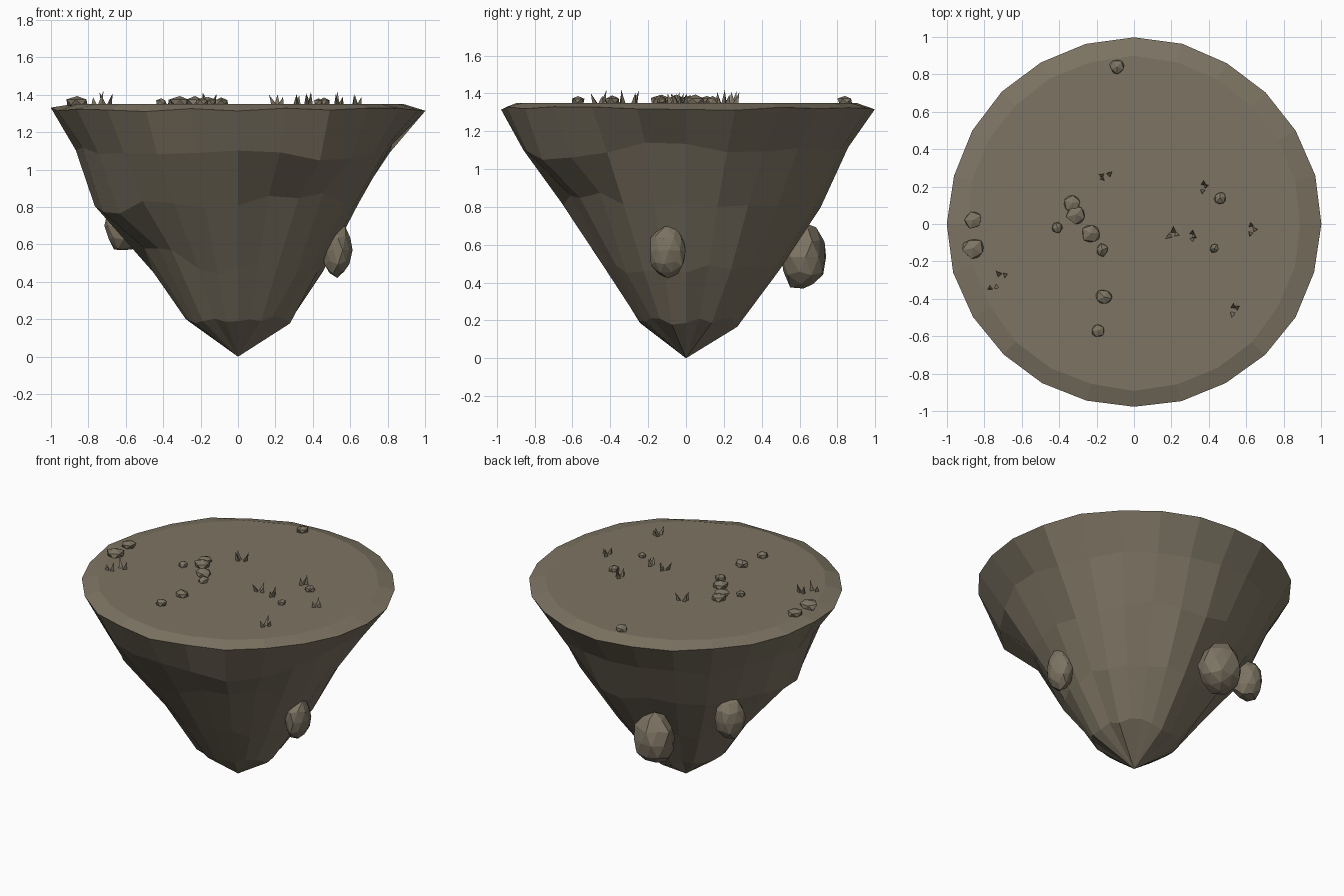
import bpy, bmesh, math, random
from mathutils import Vector

random.seed(7)
if "Cube" in bpy.data.objects:
    bpy.data.objects.remove(bpy.data.objects["Cube"], do_unlink=True)

earth = bpy.data.materials.new("earth_brown")
earth.use_nodes = True
colour = (0.205, 0.175, 0.125, 1)
earth.diffuse_color = colour
bsdf = earth.node_tree.nodes["Principled BSDF"]
bsdf.inputs["Base Color"].default_value = colour
bsdf.inputs["Roughness"].default_value = 0.9

SIDES = 24
GROUND = 1.35


def finish(bm, name):
    bmesh.ops.recalc_face_normals(bm, faces=bm.faces)
    mesh = bpy.data.meshes.new(name)
    bm.to_mesh(mesh)
    bm.free()
    mesh.materials.append(earth)
    obj = bpy.data.objects.new(name, mesh)
    bpy.context.collection.objects.link(obj)
    return obj


def blend(values, angle):
    """Radius between the values for +x, +y, -x and -y."""
    q = angle / 90
    i = int(q) % 4
    t = math.sin((q - int(q)) * math.pi / 2) ** 2
    return values[i] * (1 - t) + values[(i + 1) % 4] * t


# Floating island body: height, radii toward +x, +y, -x, -y, radius and height jitter
rings = [
    (GROUND, (0.89, 0.90, 0.89, 0.89), 0.006, 0),
    (1.32, (1.0, 0.995, 1.0, 0.98), 0.004, 0.012),
    (1.11, (0.825, 0.86, 0.87, 0.87), 0.012, 0.03),
    (0.82, (0.645, 0.71, 0.77, 0.66), 0.012, 0.025),
    (0.47, (0.46, 0.49, 0.46, 0.42), 0.012, 0.03),
    (0.19, (0.28, 0.27, 0.28, 0.24), 0.012, 0.025),
]
# Bulges: ring index, first and last angle, radius change, height change
bulges = [
    (2, 285, 315, 0.015, -0.04),
    (3, 285, 315, -0.02, 0.03),
    (3, 195, 210, -0.02, -0.07),
    (4, 195, 225, 0.05, 0.09),
]
bm = bmesh.new()
loops = []
for level, (z, radii, jr, jz) in enumerate(rings):
    loop = []
    for s in range(SIDES):
        angle = 360 * s / SIDES
        r = blend(radii, angle) + random.uniform(-jr, jr)
        h = z + random.uniform(-jz, jz)
        for ring, first, last, dr, dz in bulges:
            if ring == level and first <= angle <= last:
                r, h = r + dr, h + dz
        a = math.radians(angle)
        loop.append(bm.verts.new((r * math.cos(a), r * math.sin(a), h)))
    loops.append(loop)
bm.faces.new(loops[0])
for upper, lower in zip(loops, loops[1:]):
    for s in range(SIDES):
        n = (s + 1) % SIDES
        bm.faces.new((upper[s], lower[s], lower[n], upper[n]))
tip = bm.verts.new((0, 0, 0))
for s in range(SIDES):
    bm.faces.new((loops[-1][s], tip, loops[-1][(s + 1) % SIDES]))
finish(bm, "island_body")


def rock(name, centre, size, detail, rough):
    """Jittered faceted ball."""
    bm = bmesh.new()
    bmesh.ops.create_icosphere(bm, subdivisions=detail, radius=1)
    spin = random.uniform(0, math.tau)
    for v in bm.verts:
        p = v.co * random.uniform(1 - rough, 1 + rough)
        x = p.x * math.cos(spin) - p.y * math.sin(spin)
        y = p.x * math.sin(spin) + p.y * math.cos(spin)
        v.co = Vector(centre) + Vector((x * size[0], y * size[1], p.z * size[2]))
    finish(bm, name)


# Boulders stuck in the slope
rock("left_boulder", (0.53, -0.095, 0.57), (0.08, 0.10, 0.14), 2, 0.07)
rock("back_boulder", (-0.19, 0.62, 0.535), (0.14, 0.125, 0.178), 2, 0.07)
rock("right_boulder", (-0.61, 0.39, 0.70), (0.10, 0.10, 0.14), 2, 0.07)

# Pebbles on the top
pebbles = [
    (-.09, .84, .044), (-.86, .02, .05), (-.86, -.13, .06), (-.41, -.02, .032),
    (-.33, .11, .048), (-.31, .05, .055), (-.23, -.05, .057), (-.17, -.14, .036),
    (-.16, -.39, .046), (-.19, -.57, .04), (.46, .14, .034), (.43, -.13, .027),
]
for i, (x, y, r) in enumerate(pebbles):
    rock(f"pebble_{i + 1}", (x, y, GROUND + 0.01), (r, r, 0.015 + r * 0.3), 1, 0.14)

# Grass tufts: spiky three-sided blades leaning outward
tufts = [(-.15, .25, 3), (.37, .2, 3), (.21, -.05, 3), (.31, -.06, 3),
         (.63, -.03, 3), (-.75, -.33, 2), (-.71, -.28, 2), (.53, -.46, 3)]
for i, (x, y, blades) in enumerate(tufts):
    bm = bmesh.new()
    for k in range(blades):
        a = math.tau * k / blades + random.uniform(-0.8, 0.8)
        out = Vector((math.cos(a), math.sin(a), 0))
        foot = Vector((x, y, GROUND)) + out * random.uniform(0.01, 0.025)
        base = []
        for j in range(3):
            b = a + math.tau * j / 3
            base.append(bm.verts.new(foot + Vector((math.cos(b), math.sin(b), 0)) * 0.016))
        lean = out * random.uniform(0.005, 0.03)
        top = bm.verts.new(foot + lean + Vector((0, 0, random.uniform(0.035, 0.07))))
        bm.faces.new(base)
        for j in range(3):
            bm.faces.new((base[j], base[(j + 1) % 3], top))
    finish(bm, f"grass_tuft_{i + 1}")
